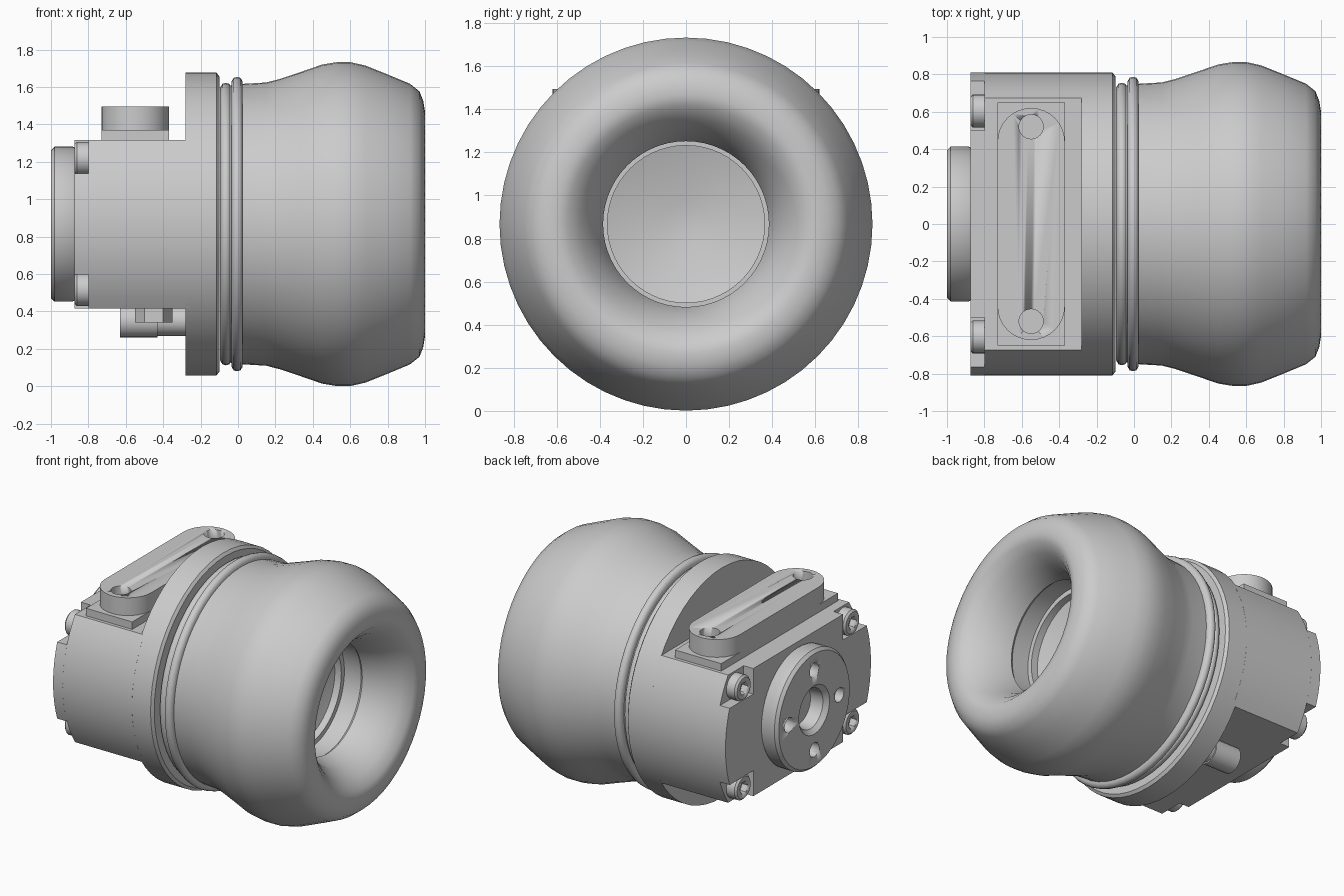
import bpy, bmesh, math
from mathutils import Vector

cube = bpy.data.objects.get("Cube")
if cube:
    bpy.data.objects.remove(cube, do_unlink=True)

MID = 0.867  # height of the main axis
metal = bpy.data.materials.new("plain grey")
metal.use_nodes = True
grey = (0.6, 0.6, 0.6, 1)
metal.diffuse_color = grey
metal.node_tree.nodes["Principled BSDF"].inputs["Base Color"].default_value = grey


def finish(name, bm, angle=35, bevel=0):
    bmesh.ops.recalc_face_normals(bm, faces=bm.faces)
    mesh = bpy.data.meshes.new(name)
    bm.to_mesh(mesh)
    bm.free()
    mesh.materials.append(metal)
    obj = bpy.data.objects.new(name, mesh)
    bpy.context.collection.objects.link(obj)
    bpy.ops.object.select_all(action='DESELECT')
    obj.select_set(True)
    bpy.context.view_layer.objects.active = obj
    if bevel:
        mod = obj.modifiers.new("soft edge", 'BEVEL')
        mod.width, mod.segments = bevel, 2
    bpy.ops.object.shade_smooth_by_angle(angle=math.radians(angle))
    return obj


def lathe(name, profile, y=0, z=MID, sides=56, angle=35):
    """Turn (x, radius) points around an axis along x."""
    bm = bmesh.new()
    verts = [bm.verts.new((x, 0, r)) for x, r in profile]
    edges = [bm.edges.new(pair) for pair in zip(verts, verts[1:])]
    bmesh.ops.spin(bm, geom=verts + edges, cent=(0, 0, 0), axis=(1, 0, 0),
                   angle=math.tau, steps=sides, use_merge=True)
    bmesh.ops.remove_doubles(bm, verts=bm.verts, dist=0.0005)
    bmesh.ops.translate(bm, verts=bm.verts, vec=(0, y, z))
    return finish(name, bm, angle)


def extrude(name, points, depth, bevel=0):
    """Push a flat outline of 3D points along a vector."""
    bm = bmesh.new()
    face = bm.faces.new([bm.verts.new(p) for p in points])
    top = bmesh.ops.extrude_face_region(bm, geom=[face], use_keep_orig=True)
    moved = [v for v in top["geom"] if isinstance(v, bmesh.types.BMVert)]
    bmesh.ops.translate(bm, verts=moved, vec=depth)
    return finish(name, bm, 35, bevel)


def circle(cx, cy, r, sides=24, start=0, sweep=math.tau):
    count = sides if sweep == math.tau else sides + 1
    return [(cx + r * math.cos(start + sweep * i / sides),
             cy + r * math.sin(start + sweep * i / sides)) for i in range(count)]


def cut(target, cutters):
    for cutter in cutters:
        mod = target.modifiers.new("hole", 'BOOLEAN')
        mod.operation, mod.solver, mod.object = 'DIFFERENCE', 'EXACT', cutter
        bpy.context.view_layer.objects.active = target
        bpy.ops.object.modifier_apply(modifier=mod.name)
        bpy.data.objects.remove(cutter, do_unlink=True)


# Bulging shell with a funnel mouth and a recessed floor
lathe("bell_body", [
    (-0.05, 0), (-0.05, 0.74), (0.03, 0.75), (0.15, 0.757), (0.22, 0.775),
    (0.34, 0.815), (0.45, 0.853), (0.53, 0.866), (0.6, 0.866), (0.68, 0.848),
    (0.8, 0.80), (0.92, 0.75), (0.97, 0.71), (0.99, 0.66), (1.0, 0.60),
    (0.985, 0.55), (0.93, 0.49), (0.84, 0.43), (0.74, 0.395), (0.70, 0.385),
    (0.68, 0.40), (0.55, 0.40), (0.55, 0.365), (0.50, 0.365), (0.42, 0.10),
    (0.42, 0)])

# Sealing rings and round flange
for name, x, half, r in (("outer_ring", -0.005, 0.03, 0.787),
                         ("inner_ring", -0.065, 0.03, 0.755)):
    lathe(name, [(x - half, 0.7), (x - half, r - 0.025), (x - half * 0.6, r - 0.005),
                 (x, r), (x + half * 0.6, r - 0.005), (x + half, r - 0.025),
                 (x + half, 0.7)], angle=60)
lathe("flange", [(-0.28, 0), (-0.28, 0.81), (-0.115, 0.81), (-0.10, 0.79), (-0.10, 0)])

# Housing: a round block with flat top and bottom
FLAT, NOTCH = 0.45, 0.27
tilt = math.asin(FLAT / 0.81)
side = circle(0, 0, 0.81, 16, -tilt, 2 * tilt)
outline = side + [(-y, -z) for y, z in side]
extrude("housing", [(-0.80, y, z + MID) for y, z in outline], (0.54, 0, 0))

# Front plate of the housing, with notched corners for the bolts
tilt = math.asin(NOTCH / 0.81)
half = [(0.5, -FLAT), (0.5, -NOTCH)] + circle(0, 0, 0.81, 12, -tilt, 2 * tilt) \
    + [(0.5, NOTCH), (0.5, FLAT)]
outline = half + [(-y, -z) for y, z in half]
extrude("housing_plate", [(-0.875, y, z + MID) for y, z in outline], (0.075, 0, 0))

# Corner bolts with hexagonal sockets
for sy in (-1, 1):
    for sz in (-1, 1):
        y, z = sy * 0.605, MID + sz * 0.35
        bolt = lathe("corner_bolt", [(-0.79, 0), (-0.79, 0.088), (-0.862, 0.088),
                                     (-0.875, 0.075), (-0.875, 0)], y, z, 20)
        socket = [(-0.9, a, b) for a, b in circle(y, z, 0.045, 6)]
        cut(bolt, [extrude("socket_cutter", socket, (0.07, 0, 0))])

# Round boss with a centre bore and four screw holes
boss = lathe("boss", [(-0.86, 0), (-0.86, 0.40), (-0.885, 0.415), (-0.98, 0.415),
                      (-1.0, 0.395), (-1.0, 0.17), (-0.97, 0.14), (-0.88, 0.13),
                      (-0.88, 0)])
holes = []
for i in range(4):
    a = i * math.pi / 2
    ring = circle(0.28 * math.cos(a), MID + 0.28 * math.sin(a), 0.05, 16)
    holes.append(extrude("hole_cutter", [(-1.1, y, z) for y, z in ring], (0.2, 0, 0)))
cut(boss, holes)

# Top bracket: thin base and a rounded bar with two holes
base = [(-0.73, -0.65), (-0.37, -0.65), (-0.37, 0.65), (-0.73, 0.65)]
extrude("bracket_base", [(x, y, 1.30) for x, y in base], (0, 0, 0.07))
bar = circle(-0.55, 0.44, 0.18, 16, 0, math.pi) \
    + circle(-0.55, -0.44, 0.18, 16, math.pi, math.pi)
bracket = extrude("bracket_bar", [(x, y, 1.36) for x, y in bar], (0, 0, 0.135))
cut(bracket, [extrude("hole_cutter", [(x, y, 1.43) for x, y in circle(-0.55, s * 0.52, 0.065)],
                      (0, 0, 0.2)) for s in (-1, 1)])

# Underside: side plug and a short hexagonal stud
lathe("bottom_plug", [(-0.2, 0), (-0.2, 0.08), (-0.43, 0.08), (-0.43, 0.09),
                      (-0.63, 0.09), (-0.63, 0)], 0.22, 0.35, 20)
extrude("bottom_stud", [(x, y, 0.34) for x, y in circle(-0.45, -0.2, 0.1, 6)],
        (0, 0, 0.1))
